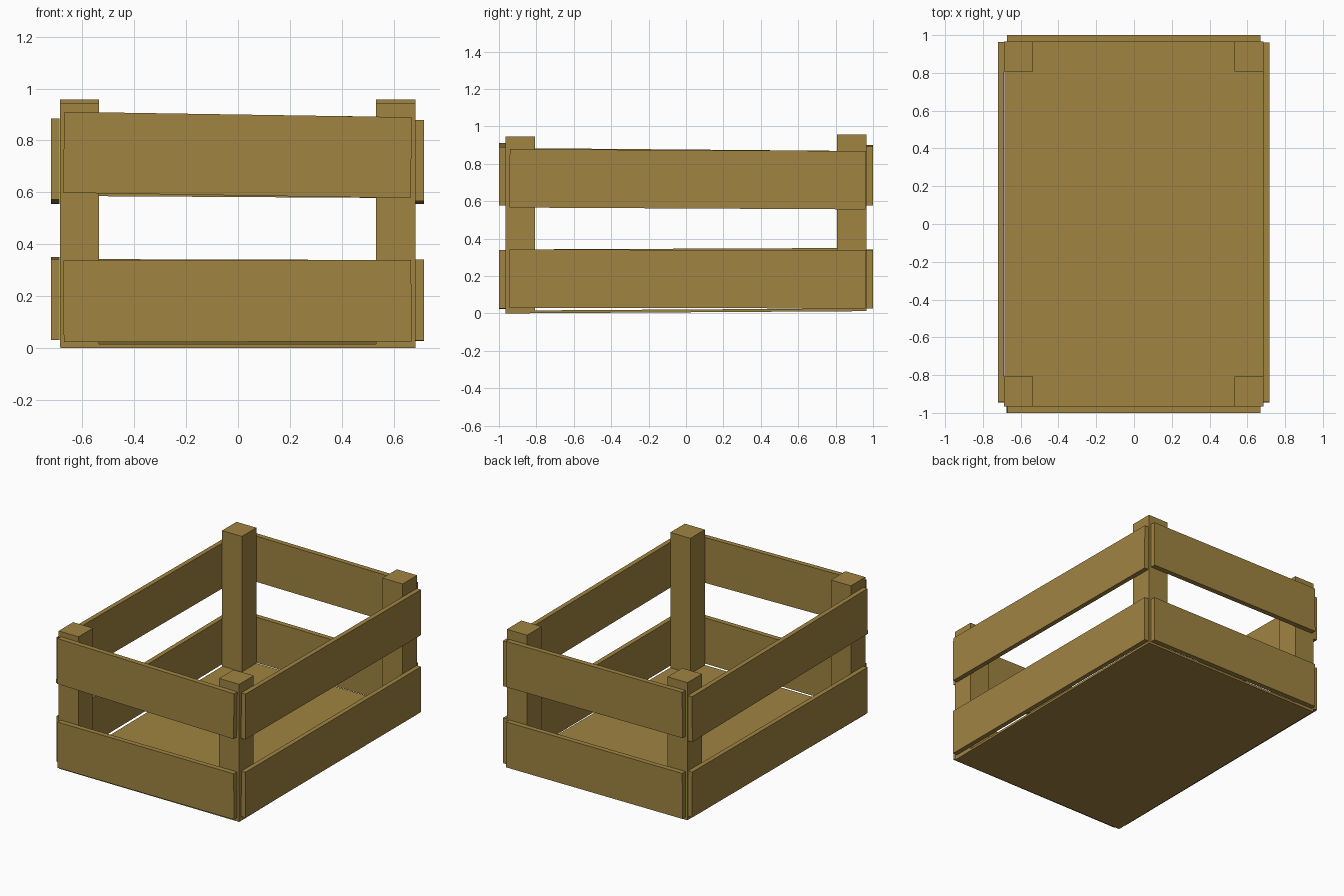
import bpy
from math import atan2
from mathutils import Matrix

if "Cube" in bpy.data.objects:
    bpy.data.objects.remove(bpy.data.objects["Cube"])

wood = bpy.data.materials.new("wood")
wood.diffuse_color = (0.35, 0.23, 0.053, 1)
wood.use_nodes = True
wood.node_tree.nodes["Principled BSDF"].inputs["Base Color"].default_value = wood.diffuse_color


def box(name, lo, hi, shear_axis=None, rise=0.0):
    """Box between two corners, tilted so it climbs by `rise` along shear_axis."""
    center = [(a + b) / 2 for a, b in zip(lo, hi)]
    size = [b - a for a, b in zip(lo, hi)]
    bpy.ops.mesh.primitive_cube_add(size=1, location=center)
    ob = bpy.context.object
    ob.name = name
    ob.data.transform(Matrix.Diagonal((*size, 1)))
    if shear_axis == 'X':
        ob.rotation_euler.y = -atan2(rise, size[0])
    elif shear_axis == 'Y':
        ob.rotation_euler.x = atan2(rise, size[1])
    ob.data.materials.append(wood)
    return ob


# Thin floor panel, slightly higher at the back
box("floor", (-0.685, -0.965, 0.006), (0.685, 0.965, 0.021), 'Y', 0.012)

# Four corner posts
for side, x0, x1 in (("left", -0.687, -0.536), ("right", 0.532, 0.685)):
    box(f"front_{side}_post", (x0, -0.965, 0.004), (x1, -0.808, 0.945))
    box(f"back_{side}_post", (x0, 0.808, 0.013), (x1, 0.965, 0.957))

# Front and back slats: name, y range, mid height, height, rise towards +x
for name, y0, y1, z, h, rise in (
        ("front_lower_slat", -1.0, -0.965, 0.181, 0.314, 0.003),
        ("front_upper_slat", -1.0, -0.965, 0.744, 0.312, -0.021),
        ("back_lower_slat", 0.965, 1.0, 0.185, 0.312, -0.004),
        ("back_upper_slat", 0.965, 1.0, 0.739, 0.314, -0.008)):
    box(name, (-0.672, y0, z - h / 2), (0.668, y1, z + h / 2), 'X', rise)

# Left and right slats: name, x range, mid height, height, rise towards +y
for name, x0, x1, z, h, rise in (
        ("left_lower_slat", -0.72, -0.688, 0.19, 0.312, 0.008),
        ("left_upper_slat", -0.72, -0.688, 0.72, 0.312, -0.016),
        ("right_lower_slat", 0.685, 0.717, 0.184, 0.312, -0.002),
        ("right_upper_slat", 0.685, 0.717, 0.717, 0.312, -0.010)):
    box(name, (x0, -0.943, z - h / 2), (x1, 0.961, z + h / 2), 'Y', rise)
